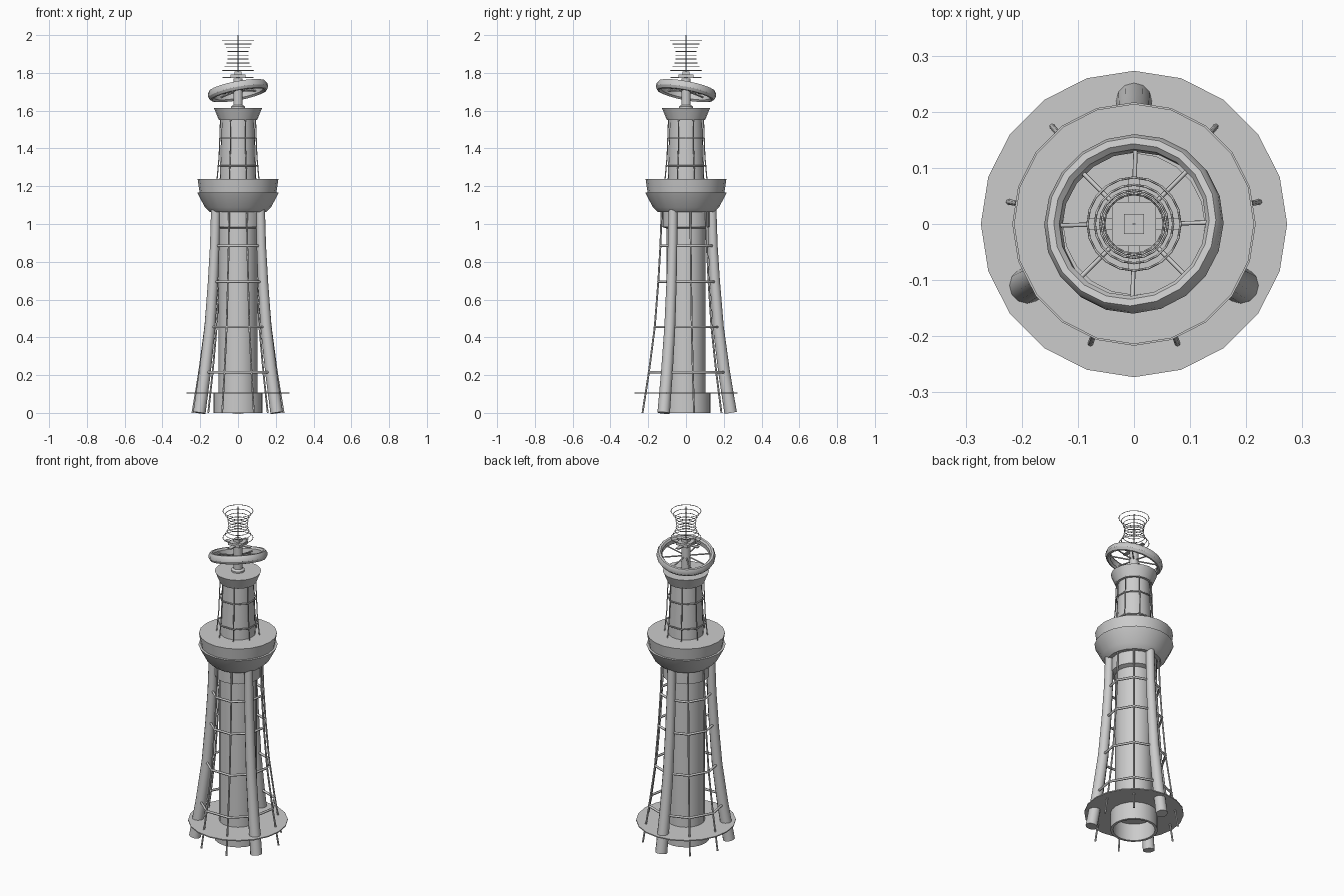
import bpy, bmesh, math
from mathutils import Vector, Matrix

if "Cube" in bpy.data.objects:
    bpy.data.objects.remove(bpy.data.objects["Cube"])


def finish(name, bm, smooth=True):
    bmesh.ops.recalc_face_normals(bm, faces=bm.faces)
    me = bpy.data.meshes.new(name)
    bm.to_mesh(me)
    bm.free()
    ob = bpy.data.objects.new(name, me)
    bpy.context.collection.objects.link(ob)
    if smooth:
        bpy.ops.object.select_all(action='DESELECT')
        ob.select_set(True)
        bpy.context.view_layer.objects.active = ob
        bpy.ops.object.shade_smooth_by_angle(angle=math.radians(30))
    return ob


def lathe(name, profile, n=20, closed=False):
    """Spin an (r, z) profile; r = 0 ends collapse to the axis."""
    bm = bmesh.new()
    vs = [bm.verts.new((r, 0, z)) for r, z in profile]
    es = [bm.edges.new(p) for p in zip(vs, vs[1:])]
    if closed:
        es.append(bm.edges.new((vs[-1], vs[0])))
    bmesh.ops.spin(bm, geom=vs + es, axis=(0, 0, 1), cent=(0, 0, 0),
                   angle=math.tau, steps=n, use_duplicate=False)
    bmesh.ops.remove_doubles(bm, verts=bm.verts, dist=1e-5)
    return finish(name, bm)


def tube(name, pts, radii, cyclic=False, sides=6):
    cu = bpy.data.curves.new(name, 'CURVE')
    cu.dimensions = '3D'
    cu.bevel_depth = 1.0
    cu.bevel_resolution = max(0, sides // 2 - 2)
    cu.use_fill_caps = True
    sp = cu.splines.new('POLY')
    sp.points.add(len(pts) - 1)
    for p, co, r in zip(sp.points, pts, radii):
        p.co = (*co, 1)
        p.radius = r
    sp.use_cyclic_u = cyclic
    ob = bpy.data.objects.new(name, cu)
    bpy.context.collection.objects.link(ob)
    return ob


def polar(r, deg, z):
    a = math.radians(deg)
    return Vector((r * math.cos(a), r * math.sin(a), z))


def ring(name, r, z, n, thick, start=0, sides=6):
    return tube(name, [polar(r, start + 360 * k / n, z) for k in range(n)],
                [thick] * n, True, sides)


def box(name, size, loc):
    bm = bmesh.new()
    bmesh.ops.create_cube(bm, size=1, matrix=Matrix.Translation(loc) @ Matrix.Diagonal((*size, 1)))
    return finish(name, bm, False)


# central shaft: hollow foot, main column and collar
lathe('shaft_foot', [(0.115, 0), (0.13, 0), (0.13, 0.105), (0.115, 0.105)], closed=True)
lathe('main_shaft', [(0, 0.1), (0.103, 0.1), (0.103, 1.08), (0, 1.08)])
lathe('shaft_collar', [(0.1, 0.975), (0.127, 0.985), (0.127, 1.07), (0.1, 1.07)])
lathe('base_platform', [(0, 0.103), (0.273, 0.103), (0.273, 0.109), (0, 0.109)])

# flared lower legs: three thick, six thin
levels = [(0.245, 0), (0.209, 0.215), (0.176, 0.455), (0.156, 0.695),
          (0.144, 0.885), (0.137, 1.08)]
for k in range(9):
    a = 10 + 40 * k
    if k % 3 == 2:
        tube('thick_leg', [polar(r - 0.008 * (1.08 - z), a, z) for r, z in levels],
             [0.033, 0.031, 0.029, 0.027, 0.025, 0.024], sides=12)
    else:
        tube('thin_leg', [polar(r, a, z) for r, z in levels], [0.005] * 6)

# horizontal braces around the legs
for r, z in levels[1:5]:
    ring('leg_brace', r, z, 9, 0.007, 10)

# main gallery
lathe('gallery_bowl', [(0, 1.063), (0.148, 1.063), (0.175, 1.063 + 0.025), (0.217, 1.168), (0, 1.168)])
lathe('gallery_deck', [(0, 1.165), (0.203, 1.165), (0.214, 1.238), (0, 1.238)])

# upper tower
lathe('upper_shaft', [(0, 1.23), (0.097, 1.23), (0.087, 1.56), (0, 1.56)])
for k in range(8):
    a = 22.5 + 45 * k
    tube('upper_strut', [polar(0.12, a, 1.235), polar(0.108, a, 1.36), polar(0.1, a, 1.56)], [0.003] * 3)
for r, z in ((0.114, 1.308), (0.104, 1.455)):
    ring('upper_brace', r, z, 8, 0.004, 22.5)
lathe('upper_gallery', [(0, 1.55), (0.101, 1.55), (0.127, 1.613), (0, 1.613)])

# mast carrying the tilted wheel
lathe('mast', [(0, 1.61), (0.037, 1.61), (0.037, 1.622), (0.025, 1.63), (0.025, 1.77), (0, 1.77)], 16)
tilt = Matrix.Translation((0, 0, 1.705)) @ Matrix.Rotation(math.radians(15), 4, Vector((-1, -1, 0)))
wheel = lathe('tilted_wheel', [(0.133, -0.014), (0.143, -0.024), (0.152, -0.022), (0.161, -0.008),
                               (0.161, 0.01), (0.153, 0.024), (0.141, 0.024), (0.133, 0.014)], 20, True)
wheel.matrix_world = tilt
for k in range(8):
    spoke = tube('wheel_spoke', [polar(0.02, 45 * k, 0), polar(0.137, 45 * k, 0)], [0.004] * 2)
    spoke.matrix_world = tilt

# mast head: stepped block and cross arms
box('cross_arm_x', (0.165, 0.022, 0.006), (0, 0, 1.776))
box('cross_arm_y', (0.022, 0.165, 0.006), (0, 0, 1.776))
box('head_block', (0.078, 0.078, 0.018), (0, 0, 1.782))
box('head_cap', (0.036, 0.036, 0.02), (0, 0, 1.797))

# waisted wire antenna
tube('antenna_rod', [(0, 0, 1.8), (0, 0, 2.0)], [0.0025] * 2)
for k in range(9):
    t = k / 4 - 1
    ring('antenna_ring', 0.053 + 0.03 * t * t, 1.893 + 0.08 * t, 20, 0.002, sides=4)
